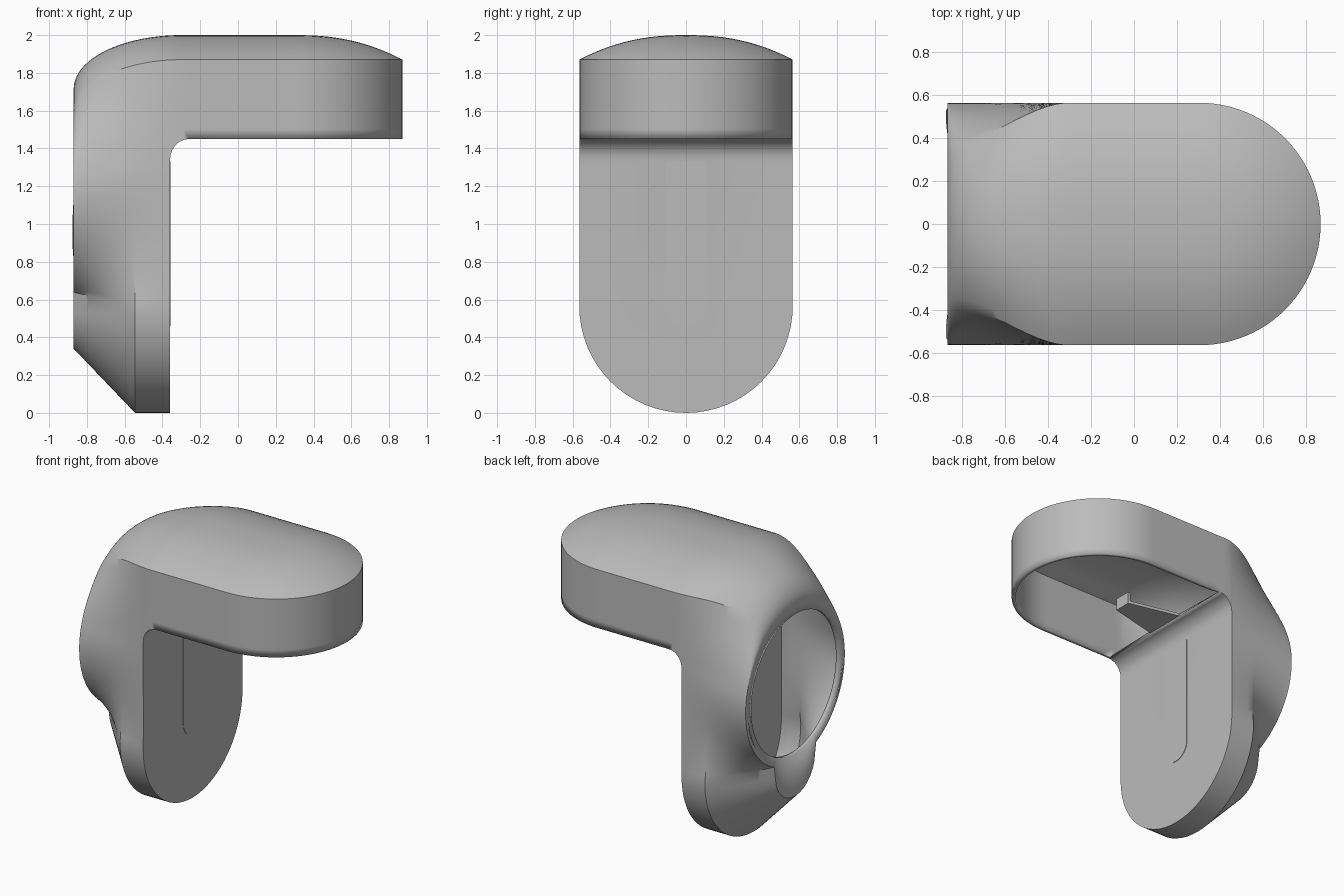
import bpy, bmesh
from math import sin, cos, pi, radians, hypot, sqrt

cube = bpy.data.objects.get("Cube")
if cube:
    bpy.data.objects.remove(cube)

grey = bpy.data.materials.new("plain grey")
grey.use_nodes = True
grey.diffuse_color = (0.5, 0.5, 0.5, 1)
grey.node_tree.nodes["Principled BSDF"].inputs["Base Color"].default_value = (0.5, 0.5, 0.5, 1)

R = 0.565               # half width of the body
CAP_X = 0.305           # centre of the rounded head end
BACK, FRONT = -0.87, -0.36
CHIN_X = -0.545         # start of the lower chamfer
ROOF, EDGE, HEAD_Z, BEND_Z = 2.0, 1.87, 1.45, 1.34
HOLE_Z, HOLE_R = 1.15, 0.5


def lerp(a, b, t):
    return a + (b - a) * t


def clamp(t):
    return max(0.0, min(1.0, t))


def make_object(name, bm, angle=30):
    mesh = bpy.data.meshes.new(name)
    bm.to_mesh(mesh)
    bm.free()
    obj = bpy.data.objects.new(name, mesh)
    bpy.context.collection.objects.link(obj)
    mesh.materials.append(grey)
    bpy.ops.object.select_all(action='DESELECT')
    obj.select_set(True)
    bpy.context.view_layer.objects.active = obj
    bpy.ops.object.shade_smooth_by_angle(angle=radians(angle))
    return obj


def section(x, low_z):
    """Half outline (y >= 0) of the skin at x, from the roof ridge downwards."""
    over = max(0.0, x - CAP_X)
    width = sqrt(max(0.0, R * R - over * over))
    u = clamp((-0.3 - x) / 0.57)
    top_y, top_z = u * u * (3 - 2 * u), 1 - sqrt(max(0.0, 1 - u * u))
    chin = clamp((CHIN_X - x) / (CHIN_X - BACK))
    pts = []

    def add(ya, za, yb, zb, fy, fz):
        pts.append((x, lerp(ya, yb, fy), lerp(za, zb, fz)))

    def ring(deg):
        return R * sin(radians(deg)), HOLE_Z + R * cos(radians(deg))

    for i in range(13):                                   # roof
        y = width * i / 12
        z = ROOF - (ROOF - EDGE) * (hypot(y, over) / R) ** 2.3
        add(y, z, *ring(41 * i / 12), top_y, top_z)
    for i in range(1, 9):                                 # upper side
        t = i / 8
        add(width, lerp(EDGE, low_z, t), *ring(lerp(41, 75, t)), top_y, top_z)
    if x <= FRONT + 1e-4:
        for i in range(1, 21):                            # lower side
            t = i / 20
            add(R, lerp(BEND_Z, R, t), *ring(lerp(75, 155, t)),
                lerp(top_y, chin, t), lerp(top_z, chin, t))
        for i in range(1, 17):                            # rounded foot
            a = pi / 2 * (1 + i / 16)
            add(R * sin(a), R + R * cos(a), 0.225 * sin(a), R + 0.225 * cos(a), chin, chin)
    return pts


# Stations along the length: back, stem, inside bend, head, rounded end
stations = [(-0.3 - 0.57 * sin(radians(d)), BEND_Z) for d in range(90, 26, -3)]
stations += [(x, BEND_Z) for x in (CHIN_X, -0.5, -0.45, -0.4)]
bend = [(-0.26 - 0.1 * cos(pi / 12 * i), BEND_Z + 0.11 * sin(pi / 12 * i)) for i in range(7)]
stations += bend
stations += [(lerp(-0.26, CAP_X, i / 8), HEAD_Z) for i in range(1, 9)]
stations += [(CAP_X + R * sin(pi / 48 * i), HEAD_Z) for i in range(1, 25)]
stations.sort()

# Body shell: lofted skin, mirrored and thickened
bm = bmesh.new()
rows = [[bm.verts.new(p) for p in section(x, z)] for x, z in stations]
CORNER = 20                                               # row index at the bend


def bridge(a, b):
    for j in range(min(len(a), len(b)) - 1):
        bm.faces.new((a[j], a[j + 1], b[j + 1], b[j]))


for a, b in zip(rows, rows[1:]):
    bridge(a, b)

# Flat rim around the round back opening
rim = []
for v in rows[0]:
    y, z = v.co.y, v.co.z - HOLE_Z
    k = HOLE_R / hypot(y, z)
    rim.append(bm.verts.new((BACK, y * k, HOLE_Z + z * k)))
bridge(rim, rows[0])

# Flat stem face and the curved bend above it
start = next(i for i, s in enumerate(stations) if abs(s[0] - FRONT) < 1e-4)
middle = [bm.verts.new((x, 0, z)) for x, z in bend]
bm.faces.new(rows[start][CORNER:] + [middle[0]])
for i in range(len(bend) - 1):
    bm.faces.new((rows[start + i][CORNER], rows[start + i + 1][CORNER], middle[i + 1], middle[i]))

for v in bm.verts:
    if abs(v.co.y) < 1e-4:
        v.co.y = 0
bmesh.ops.remove_doubles(bm, verts=bm.verts, dist=0.0005)
bmesh.ops.recalc_face_normals(bm, faces=bm.faces)
bm.normal_update()
roof_face = max(bm.faces, key=lambda f: f.calc_center_median().z)
if roof_face.normal.z < 0:
    bmesh.ops.reverse_faces(bm, faces=bm.faces)
body = make_object("body_shell", bm)
mirror = body.modifiers.new("Mirror", 'MIRROR')
mirror.use_axis = (False, True, False)
mirror.use_clip = True
shell = body.modifiers.new("Thickness", 'SOLIDIFY')
shell.thickness = 0.025
shell.offset = -1
# keep the mirror and thickness ahead of any smoothing modifier
for i, name in enumerate(("Mirror", "Thickness")):
    body.modifiers.move(body.modifiers.find(name), i)


def prism(name, outline, depth):
    """Extrude a closed outline by a depth vector."""
    bm = bmesh.new()
    face = bm.faces.new([bm.verts.new(p) for p in outline])
    new = bmesh.ops.extrude_face_region(bm, geom=[face])["geom"]
    bmesh.ops.translate(bm, vec=depth, verts=[g for g in new if isinstance(g, bmesh.types.BMVert)])
    bmesh.ops.recalc_face_normals(bm, faces=bm.faces)
    return make_object(name, bm)


# Slim round-ended tongue on the stem face
arc = [(FRONT - 0.001, 0.11 * cos(pi + pi * i / 16), 0.57 + 0.11 * sin(pi + pi * i / 16)) for i in range(17)]
prism("front_tongue", arc + [(FRONT - 0.001, 0.11, 1.33), (FRONT - 0.001, -0.11, 1.33)], (0.004, 0, 0))

# Tapered retaining arm inside the head, with a small upright hook
prism("retaining_arm", [(-0.32, -0.16, 1.455), (-0.32, 0.16, 1.455),
                        (0.1, 0.06, 1.455), (0.1, -0.06, 1.455)], (0, 0, 0.02))
prism("arm_hook", [(0.08, -0.06, 1.46), (0.1, -0.06, 1.46),
                   (0.1, 0.06, 1.46), (0.08, 0.06, 1.46)], (0, 0, 0.08))
